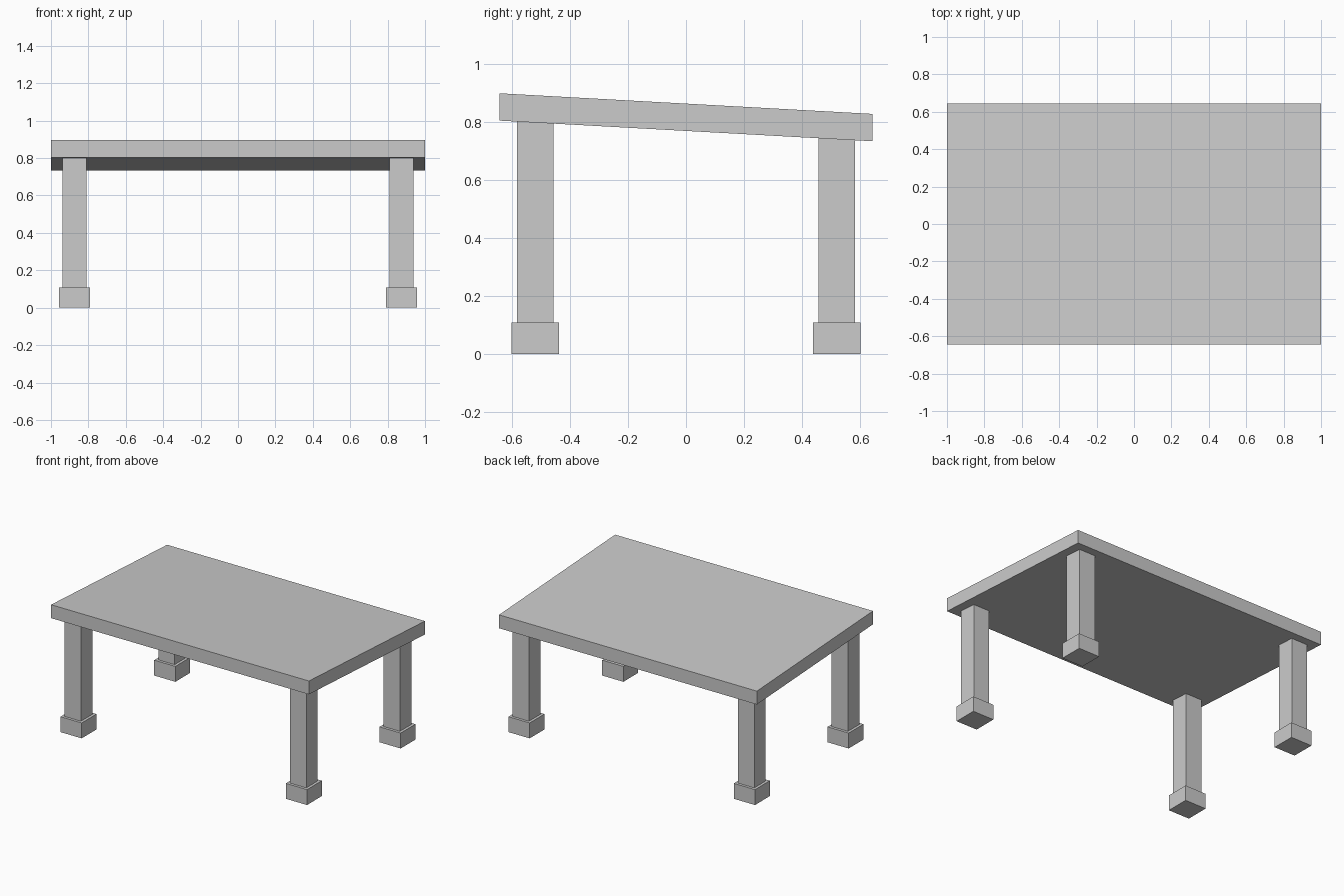
import bpy, bmesh

if "Cube" in bpy.data.objects:
    bpy.data.objects.remove(bpy.data.objects["Cube"])

HALF_Y = 0.643
SLOPE = -0.071 / (2 * HALF_Y)   # top falls towards the back


def underside(y):
    return 0.768 + SLOPE * y


def box(name, cx, cy, sx, sy, bottom, top):
    """Box whose bottom and top heights are functions of y."""
    bm = bmesh.new()
    bmesh.ops.create_cube(bm, size=1)
    for v in bm.verts:
        x, y = cx + v.co.x * sx, cy + v.co.y * sy
        v.co = (x, y, top(y) if v.co.z > 0 else bottom(y))
    mesh = bpy.data.meshes.new(name)
    bm.to_mesh(mesh)
    bm.free()
    obj = bpy.data.objects.new(name, mesh)
    bpy.context.collection.objects.link(obj)
    return obj


# Sloping table top
box("table_top", 0, 0, 2, 2 * HALF_Y, underside, lambda y: underside(y) + 0.094)

# Four legs cut to the slope, each on a wider foot block
for side, sx in (("left", -1), ("right", 1)):
    for end, sy in (("front", -1), ("back", 1)):
        x, y = sx * 0.874, sy * 0.519
        box(f"{end}_{side}_leg", x, y, 0.126, 0.126, lambda y: 0.108, underside)
        box(f"{end}_{side}_foot", x, y, 0.164, 0.164, lambda y: 0, lambda y: 0.108)
